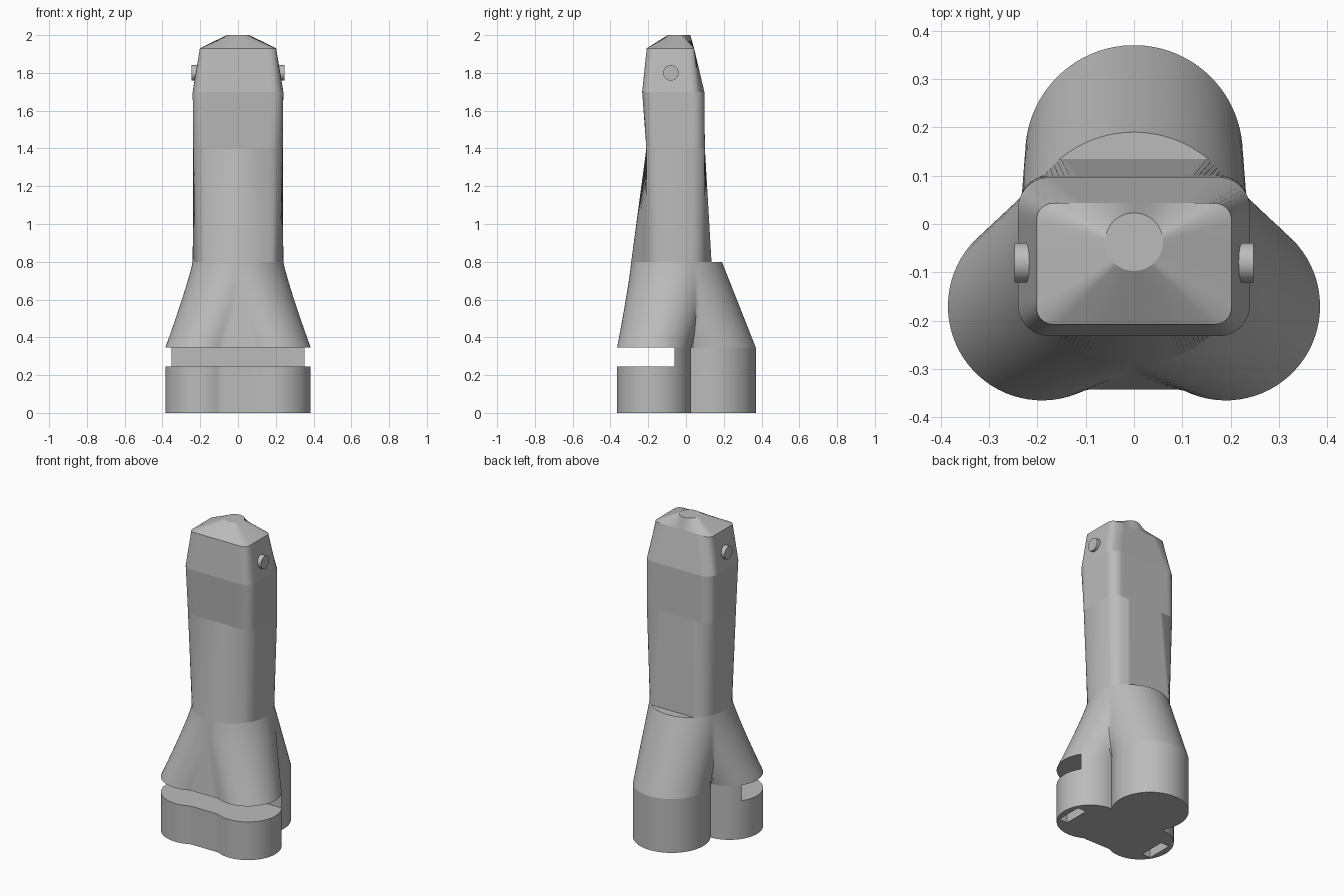
import bpy, bmesh
from math import sin, cos, pi, hypot, radians

SIDES = 160
AXIS_Y = -0.05          # all sections are star shaped around this axis

if "Cube" in bpy.data.objects:
    bpy.data.objects.remove(bpy.data.objects["Cube"], do_unlink=True)

grey = bpy.data.materials.new("plain_grey")
grey.use_nodes = True
colour = (0.5, 0.5, 0.5, 1)
grey.diffuse_color = colour
grey.node_tree.nodes["Principled BSDF"].inputs["Base Color"].default_value = colour


# Section shapes as signed distances
def circle(cx, cy, r):
    return lambda x, y: hypot(x - cx, y - cy) - r


def rounded_box(half, front, back, r):
    cy, hy = (front + back) / 2, (back - front) / 2

    def dist(x, y):
        dx, dy = abs(x) - half + r, abs(y - cy) - hy + r
        return hypot(max(dx, 0), max(dy, 0)) + min(max(dx, dy), 0) - r
    return dist


def union(*shapes):
    return lambda x, y: min(s(x, y) for s in shapes)


def clip_back(shape, back):
    return lambda x, y: max(shape(x, y), y - back)


def outline(shape):
    points = []
    for i in range(SIDES):
        a = 2 * pi * (i + 0.5) / SIDES
        low, high = 0.0, 0.8
        for _ in range(22):
            mid = (low + high) / 2
            if shape(mid * cos(a), AXIS_Y + mid * sin(a)) < 0:
                low = mid
            else:
                high = mid
        points.append((low * cos(a), AXIS_Y + low * sin(a)))
    return points


def finish(name, bm, angle=22):
    bmesh.ops.recalc_face_normals(bm, faces=bm.faces)
    mesh = bpy.data.meshes.new(name)
    bm.to_mesh(mesh)
    bm.free()
    mesh.materials.append(grey)
    obj = bpy.data.objects.new(name, mesh)
    bpy.context.collection.objects.link(obj)
    smooth(obj, angle)
    return obj


def smooth(obj, angle=22):
    bpy.ops.object.select_all(action="DESELECT")
    obj.select_set(True)
    bpy.context.view_layer.objects.active = obj
    bpy.ops.object.shade_smooth_by_angle(angle=radians(angle))


def loft(name, sections):
    """Skin a list of (z, shape, crease) sections and cap both ends."""
    bm = bmesh.new()
    rings = []
    for z, shape, crease in sections:
        rings.append([bm.verts.new((x, y, z)) for x, y in outline(shape)])
    for a, b in zip(rings, rings[1:]):
        for i in range(SIDES):
            j = (i + 1) % SIDES
            bm.faces.new((a[i], a[j], b[j], b[i]))
    bm.faces.new(rings[0])
    bm.faces.new(rings[-1])
    for ring, (z, shape, crease) in zip(rings, sections):
        if crease:
            for i in range(SIDES):
                bm.edges.get((ring[i - 1], ring[i])).smooth = False
    return finish(name, bm)


def box_cutter(name, x, y, z):
    bm = bmesh.new()
    bmesh.ops.create_cube(bm, size=1)
    for v in bm.verts:
        v.co = [lo if c < 0 else hi for c, (lo, hi) in zip(v.co, (x, y, z))]
    obj = finish(name, bm)
    obj.hide_render = True
    return obj


def cut(obj, cutter):
    mod = obj.modifiers.new("cut", "BOOLEAN")
    mod.operation, mod.solver, mod.object = "DIFFERENCE", "EXACT", cutter
    bpy.context.view_layer.objects.active = obj
    bpy.ops.object.modifier_apply(modifier=mod.name)
    bpy.data.objects.remove(cutter, do_unlink=True)


# Three-lobed base: t = 0 at the feet, 1 where the lobes merge into a circle
def lobes(t):
    def mix(a, b):
        return a + (b - a) * t
    ease = 1 - (1 - t) ** 1.1
    cx, cy = 0.19 * (1 - ease), -0.17 + 0.12 * ease
    r = mix(0.195, 0.24)
    return union(circle(cx, cy, r), circle(-cx, cy, r),
                 circle(0, mix(0.145, AXIS_Y), mix(0.225, 0.24)),
                 rounded_box(mix(0.11, 0.02), mix(-0.342, -0.288), 0, 0.001))


TAPER, MERGE, STEPS = 0.345, 0.8, 10
base = loft("three_lobed_base", [(0, lobes(0), True)] + [
    (TAPER + (MERGE - TAPER) * i / STEPS, lobes(i / STEPS), i in (0, STEPS))
    for i in range(STEPS + 1)])

# Slot across both front lobes, and a pocket under each
cut(base, box_cutter("slot_cutter", (-0.6, 0.6), (-0.6, -0.06), (0.245, TAPER)))
for s in (-1, 1):
    cut(base, box_cutter("pocket_cutter", sorted((s * 0.285, s * 0.345)),
                         (-0.265, -0.095), (-0.1, 0.15)))
smooth(base)

# Shaft rising from the clipped circle to the rounded rectangular head
loft("shaft_and_head", [
    (MERGE, clip_back(circle(0, AXIS_Y, 0.24), 0.135), True),
    (1.4, rounded_box(0.237, -0.21, 0.1, 0.06), True),
    (1.7, rounded_box(0.24, -0.232, 0.097, 0.065), True),
    (1.93, rounded_box(0.202, -0.208, 0.043, 0.035), True),
    (2.0, circle(0, -0.037, 0.06), True)])

# Round side buttons
for s, side in ((1, "left"), (-1, "right")):
    bm = bmesh.new()
    bmesh.ops.create_cone(bm, cap_ends=True, segments=48, radius1=0.041,
                          radius2=0.041, depth=0.06)
    for v in bm.verts:
        x, y, z = v.co
        v.co = (s * 0.217 + z, -0.08 + x, 1.8 + y)
    finish(side + "_button", bm)
